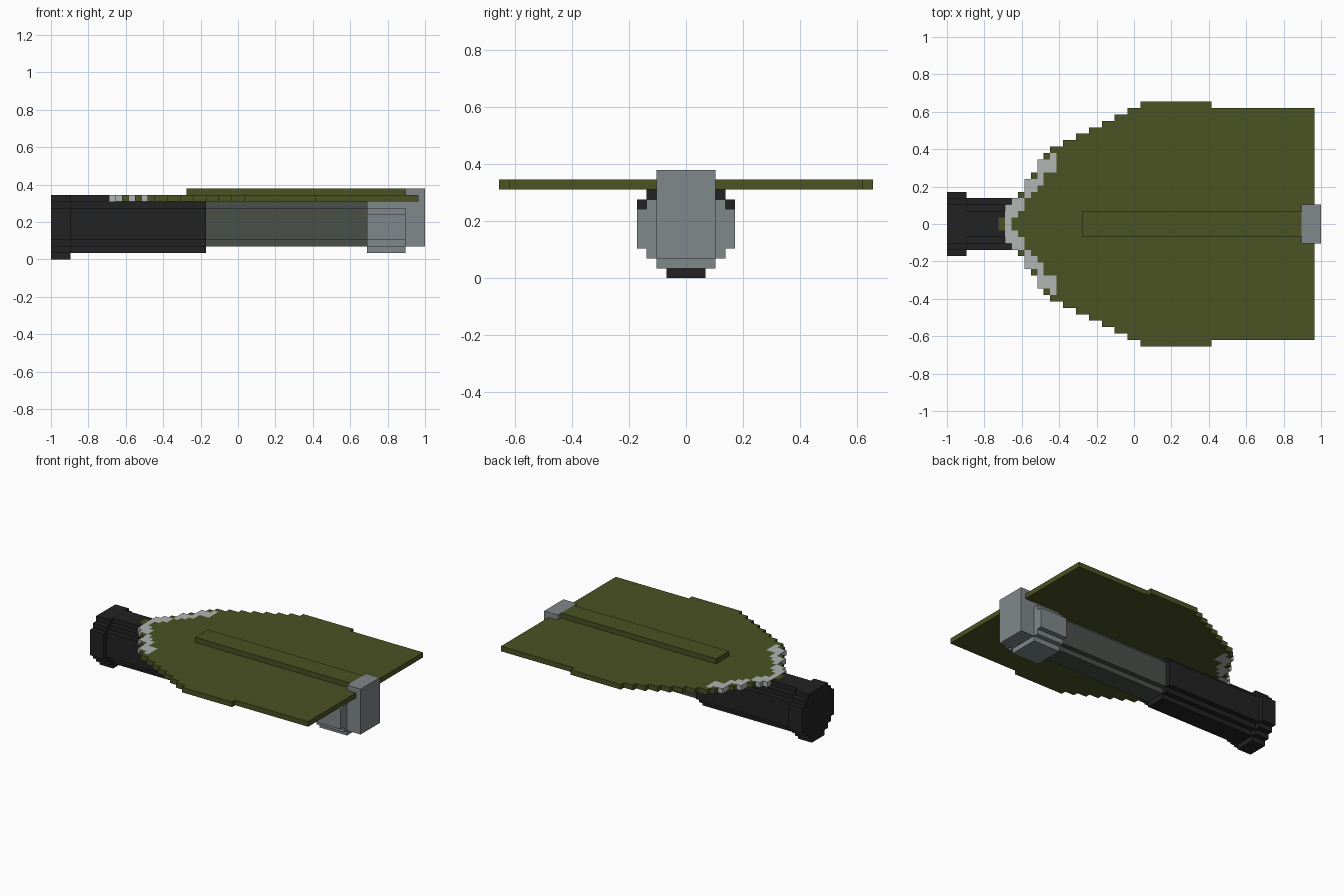
import bpy, bmesh

if "Cube" in bpy.data.objects:
    bpy.data.objects.remove(bpy.data.objects["Cube"])

V = 2 / 58  # size of one block; all dimensions below are in blocks


def material(name, r, g, b):
    lin = [((c / 255 + 0.055) / 1.055) ** 2.4 for c in (r, g, b)]
    m = bpy.data.materials.new(name)
    m.diffuse_color = (*lin, 1)
    m.use_nodes = True
    m.node_tree.nodes["Principled BSDF"].inputs["Base Color"].default_value = m.diffuse_color
    return m


OLIVE = material("olive green", 75, 82, 35)
BLACK = material("soft black", 34, 34, 34)
STEEL = material("steel grey", 128, 136, 138)
DARK = material("dark green grey", 75, 80, 74)
PALE = material("pale grey", 178, 180, 180)


def finish(name, bm, mats):
    bmesh.ops.recalc_face_normals(bm, faces=bm.faces)
    bmesh.ops.scale(bm, vec=(V, V, V), verts=bm.verts)
    me = bpy.data.meshes.new(name)
    bm.to_mesh(me)
    bm.free()
    for m in mats:
        me.materials.append(m)
    ob = bpy.data.objects.new(name, me)
    bpy.context.collection.objects.link(ob)
    return ob


def stepped_bar(name, x0, x1, rows, mat):
    """Extrude a mirrored, stepped section along x; rows = (z0, z1, half width)."""
    half = []
    for z0, z1, w in rows:
        half += [(w, z0), (w, z1)]
    outline = half + [(-y, z) for y, z in reversed(half)]
    bm = bmesh.new()
    face = bm.faces.new([bm.verts.new((x0, y, z)) for y, z in outline])
    ext = bmesh.ops.extrude_face_region(bm, geom=[face])["geom"]
    moved = [e for e in ext if isinstance(e, bmesh.types.BMVert)]
    bmesh.ops.translate(bm, vec=(x1 - x0, 0, 0), verts=moved)
    return finish(name, bm, [mat])


# Handle: end flange, grip and the grip's top ridge in front of the blade
stepped_bar("end_flange", -29, -26,
            [(0, 1, 2), (1, 2, 3), (2, 3, 4), (3, 8, 5), (8, 9, 4), (9, 10, 3)], BLACK)
stepped_bar("grip", -26, -5, [(1, 2, 2), (2, 3, 3), (3, 8, 4), (8, 9, 3)], BLACK)
stepped_bar("grip_top_ridge", -26, -20, [(9, 9.98, 2)], BLACK)

# Shaft, clamp and end block
stepped_bar("shaft", -5, 20, [(2, 3, 2), (3, 8, 3), (8, 9, 2)], DARK)
stepped_bar("clamp", 20, 26, [(1, 2, 3), (2, 3, 4), (3, 7, 5), (7, 8, 4), (8, 9, 3)], STEEL)
stepped_bar("end_block", 26, 29, [(2, 11, 3)], STEEL)

# Raised rib on the blade
stepped_bar("blade_rib", -8, 26, [(10, 11, 2)], OLIVE)

# Blade: half width per column, and the pale edge band (from, to) per column
STEPS = [(-21, 1), (-20, 3), (-19, 4), (-18, 5), (-17, 7), (-16, 8), (-15, 10),
         (-14, 11), (-13, 12), (-11, 13), (-9, 14), (-7, 15), (-5, 16), (-3, 17),
         (-1, 18), (1, 19), (12, 18)]
BAND = {-20: (0, 3), -19: (1, 4), -18: (2, 4), -17: (4, 7), -16: (5, 7),
        -15: (6, 10), -14: (8, 10), -13: (8, 11)}


def half_width(x):
    if not -21 <= x < 28:
        return 0
    return [w for start, w in STEPS if start <= x][-1]


def blade():
    bm = bmesh.new()
    cache = {}

    def vert(*p):
        if p not in cache:
            cache[p] = bm.verts.new(p)
        return cache[p]

    for x in range(-21, 28):
        w = half_width(x)
        for y in range(-w, w):
            row = y if y >= 0 else -y - 1
            lo, hi = BAND.get(x, (0, 0))
            idx = 1 if lo <= row < hi else 0
            ring = [(x, y), (x + 1, y), (x + 1, y + 1), (x, y + 1)]
            near = [(x, y - 1), (x + 1, y), (x, y + 1), (x - 1, y)]
            quads = [[(*p, 9) for p in ring], [(*p, 10) for p in ring]]
            for i, (nx, ny) in enumerate(near):
                n = half_width(nx)
                if not -n <= ny < n:  # outer wall only
                    a, b = ring[i], ring[(i + 1) % 4]
                    quads.append([(*a, 9), (*b, 9), (*b, 10), (*a, 10)])
            for q in quads:
                bm.faces.new([vert(*p) for p in q]).material_index = idx
    bmesh.ops.recalc_face_normals(bm, faces=bm.faces)
    bmesh.ops.dissolve_limit(bm, angle_limit=0.01, verts=bm.verts, edges=bm.edges,
                             delimit={'MATERIAL'})
    return finish("blade", bm, [OLIVE, PALE])


blade()
